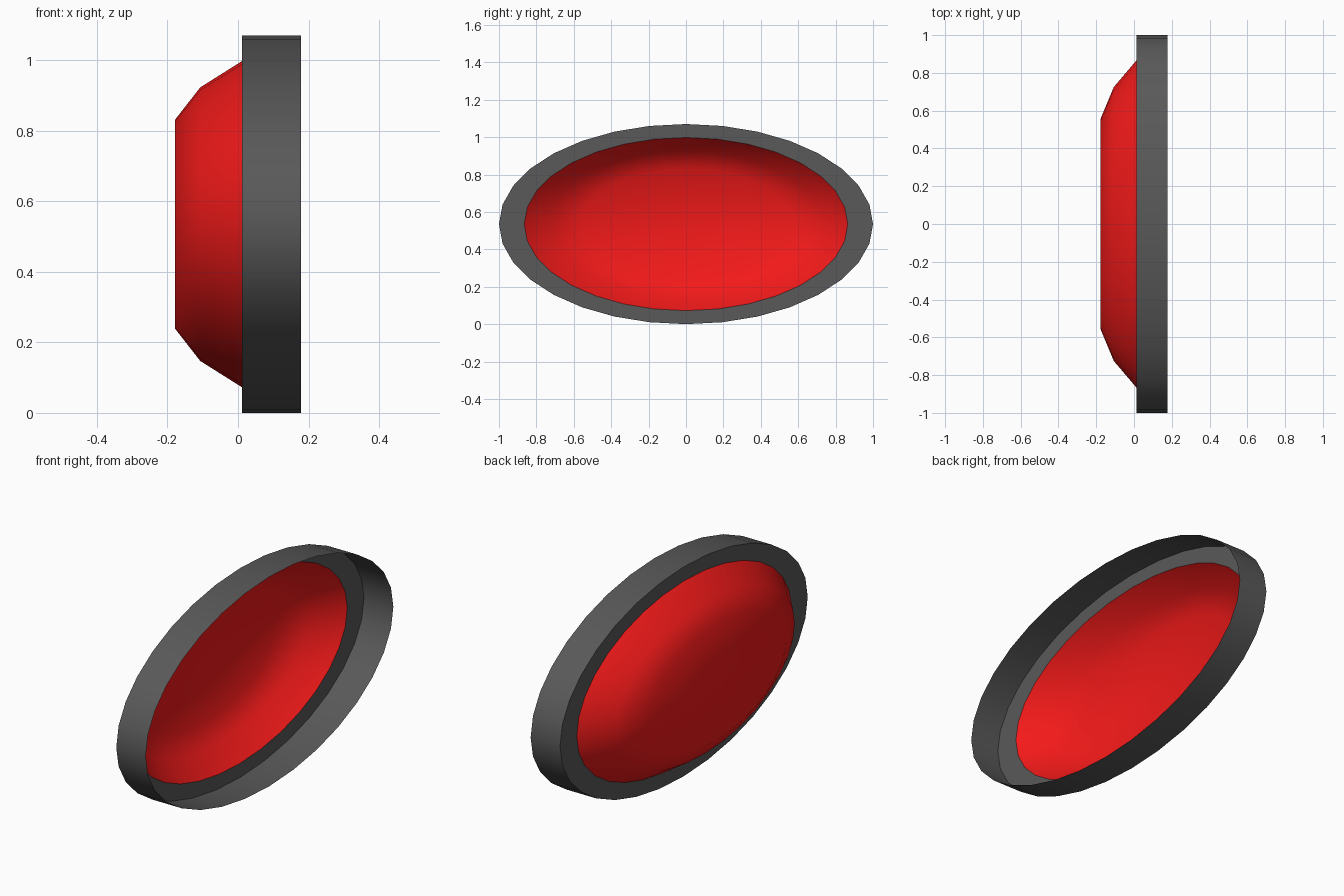
import bpy, bmesh, math

if "Cube" in bpy.data.objects:
    bpy.data.objects.remove(bpy.data.objects["Cube"])

SIDES = 32
CZ = 0.535      # height of the oval's centre
RATIO = 0.535   # oval height / width


def material(name, color):
    m = bpy.data.materials.new(name)
    m.diffuse_color = (*color, 1)
    m.use_nodes = True
    m.node_tree.nodes["Principled BSDF"].inputs["Base Color"].default_value = m.diffuse_color
    return m


def oval_loft(name, profile, mat, smooth_angle, cap=False):
    """Loft oval rings through (x, half width) pairs, optionally closing the last one."""
    bm = bmesh.new()
    rings = []
    for x, r in profile:
        ring = []
        for i in range(SIDES):
            a = 2 * math.pi * i / SIDES
            ring.append(bm.verts.new((x, r * math.cos(a), CZ + r * RATIO * math.sin(a))))
        rings.append(ring)
    for a, b in zip(rings, rings[1:]):
        for i in range(SIDES):
            j = (i + 1) % SIDES
            bm.faces.new((a[i], a[j], b[j], b[i]))
    if cap:
        pole = bm.verts.new((profile[-1][0], 0, CZ))
        for i in range(SIDES):
            bm.faces.new((rings[-1][i], rings[-1][(i + 1) % SIDES], pole))
    # open side of the shell faces +x
    bmesh.ops.recalc_face_normals(bm, faces=bm.faces)
    mesh = bpy.data.meshes.new(name)
    bm.to_mesh(mesh)
    bm.free()
    mesh.materials.append(mat)
    obj = bpy.data.objects.new(name, mesh)
    bpy.context.collection.objects.link(obj)
    bpy.ops.object.select_all(action='DESELECT')
    obj.select_set(True)
    bpy.context.view_layer.objects.active = obj
    bpy.ops.object.shade_smooth_by_angle(angle=math.radians(smooth_angle))
    return obj


# Thin outer wall with a flat lip behind it
oval_loft("oval_rim", [(0.178, 1.0), (0.012, 1.0), (0.012, 0.865)],
          material("dark_grey", (0.1, 0.1, 0.1)), 40)

# Shallow red bowl bulging out of the back
oval_loft("red_bowl", [(0.012, 0.865), (-0.107, 0.725), (-0.178, 0.555)],
          material("red", (0.9, 0.01, 0.01)), 80, cap=True)
